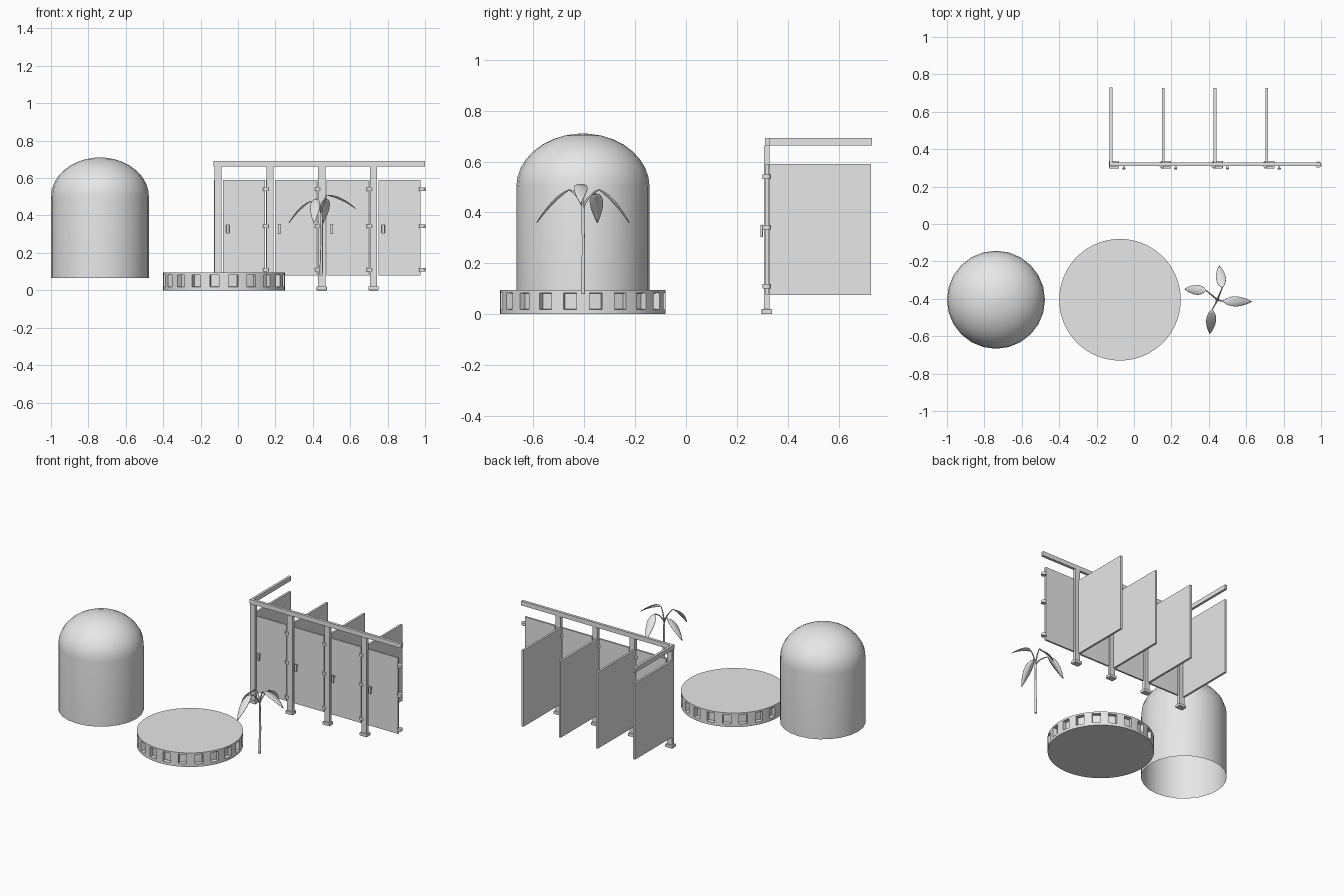
import bpy, bmesh, math
from mathutils import Vector

if "Cube" in bpy.data.objects:
    bpy.data.objects.remove(bpy.data.objects["Cube"], do_unlink=True)

# Single plain material
grey = bpy.data.materials.new("light grey")
grey.use_nodes = True
grey.diffuse_color = (0.8, 0.8, 0.8, 1)
grey.node_tree.nodes["Principled BSDF"].inputs["Base Color"].default_value = (0.8, 0.8, 0.8, 1)


def add_object(name, bm, smooth=False):
    mesh = bpy.data.meshes.new(name)
    bm.to_mesh(mesh)
    bm.free()
    obj = bpy.data.objects.new(name, mesh)
    bpy.context.collection.objects.link(obj)
    mesh.materials.append(grey)
    if smooth:
        bpy.ops.object.select_all(action='DESELECT')
        obj.select_set(True)
        bpy.context.view_layer.objects.active = obj
        bpy.ops.object.shade_smooth_by_angle(angle=math.radians(40))
    return obj


def box(name, low, high, bevel=0):
    bm = bmesh.new()
    bmesh.ops.create_cube(bm, size=1)
    low, high = Vector(low), Vector(high)
    for v in bm.verts:
        v.co = (low + high) / 2 + v.co * (high - low)
    if bevel:
        bmesh.ops.bevel(bm, geom=bm.edges[:], offset=bevel, segments=2,
                        affect='EDGES', profile=0.5)
    return add_object(name, bm)


def cylinder(name, centre, radius, height, sides=10):
    bm = bmesh.new()
    bmesh.ops.create_cone(bm, cap_ends=True, segments=sides, radius1=radius,
                          radius2=radius, depth=height)
    bmesh.ops.translate(bm, verts=bm.verts[:], vec=centre)
    return add_object(name, bm, True)


def tube(name, points, radii):
    curve = bpy.data.curves.new(name, 'CURVE')
    curve.dimensions = '3D'
    curve.bevel_depth = 1
    curve.bevel_resolution = 1
    curve.use_fill_caps = True
    spline = curve.splines.new('POLY')
    spline.points.add(len(points) - 1)
    for p, co, r in zip(spline.points, points, radii):
        p.co = (*co, 1)
        p.radius = r
    curve.materials.append(grey)
    obj = bpy.data.objects.new(name, curve)
    bpy.context.collection.objects.link(obj)


def lathe(profile, sides, centre):
    """Stack rings of (radius, height) and return the bmesh and its rings."""
    bm = bmesh.new()
    rings = []
    for r, z in profile:
        rings.append([bm.verts.new((centre[0] + r * math.cos(math.tau * i / sides),
                                    centre[1] + r * math.sin(math.tau * i / sides), z))
                      for i in range(sides)])
    bands = []
    for a, b in zip(rings, rings[1:]):
        bands.append([bm.faces.new((a[i], a[(i + 1) % sides], b[(i + 1) % sides], b[i]))
                      for i in range(sides)])
    return bm, rings, bands


# Domed shell, open underneath
radius, shoulder, rise = 0.262, 0.5, 0.21
profile = [(radius, 0.065)]
for i in range(9):
    a = math.radians(i * 10.5)
    profile.append((radius * math.cos(a), shoulder + rise * math.sin(a)))
bm, rings, bands = lathe(profile, 24, (-0.738, -0.405))
tip = bm.verts.new((-0.738, -0.405, shoulder + rise))
for i in range(24):
    bm.faces.new((rings[-1][i], rings[-1][(i + 1) % 24], tip))
add_object("domed_shell", bm, True)

# Round platform with a ring of recessed windows
bm, rings, bands = lathe([(0.325, 0), (0.325, 0.019), (0.325, 0.083), (0.325, 0.095)],
                         80, (-0.075, -0.405))
bm.faces.new(rings[-1])
bm.faces.new(rings[0][::-1])
windows = [f for i, f in enumerate(bands[1]) if i % 4 in (1, 2)]
bm.normal_update()
bmesh.ops.inset_region(bm, faces=windows, thickness=0.001, depth=-0.025,
                       use_even_offset=True)
add_object("round_platform", bm, True)

# Cubicle row: rails along the top
box("front_rail", (-0.13, 0.31, 0.662), (1.0, 0.328, 0.692))
box("side_rail", (-0.13, 0.328, 0.662), (-0.114, 0.73, 0.692))

# Cubicles: post, shoe, partition, door, handle and hinges
for n in range(4):
    x = -0.106 + 0.277 * n
    tag = "_%d" % (n + 1)
    box("post" + tag, (x - 0.019, 0.307, 0.01), (x + 0.019, 0.329, 0.662))
    box("post_shoe" + tag, (x - 0.027, 0.297, 0), (x + 0.027, 0.338, 0.02), 0.003)
    box("partition" + tag, (x - 0.022, 0.329, 0.075), (x - 0.008, 0.727, 0.59))
    box("door" + tag, (x + 0.026, 0.313, 0.078), (x + 0.25, 0.325, 0.59))
    box("handle" + tag, (x + 0.043, 0.292, 0.303), (x + 0.06, 0.302, 0.352), 0.004)
    box("handle_mount" + tag, (x + 0.047, 0.3, 0.335), (x + 0.056, 0.315, 0.345))
    hinge_x = x + (0.256 if n < 3 else 0.26)
    for level in (0.11, 0.342, 0.54):
        cylinder("hinge" + tag, (hinge_x, 0.317, level), 0.017, 0.018)
        if n == 3:
            box("hinge_plate" + tag, (hinge_x, 0.312, level - 0.009),
                (1.0, 0.322, level + 0.009))

# Plant: stem with four arching stalks and drooping leaves
root = Vector((0.444, -0.405, 0.08))
crown = Vector((0.446, -0.405, 0.42))
tube("plant_stem", [root, root.lerp(crown, 0.5) + Vector((0.003, 0.002, 0)), crown],
     [0.009, 0.007, 0.006])


def bezier(a, b, c, t):
    return a * (1 - t) ** 2 + b * 2 * t * (1 - t) + c * t * t


def leaf(name, base, end, width):
    base, end = Vector(base), Vector(end)
    # stalk from the crown to the leaf base
    bend = crown.lerp(base, 0.35) + Vector((0, 0, 0.03))
    steps = [bezier(crown, bend, base, i / 5) for i in range(6)]
    tube(name + "_stalk", steps, [0.005 - 0.0004 * i for i in range(6)])
    # blade folded gently along its midrib
    out = (end - base)
    side = Vector((-out.y, out.x, 0)).normalized()
    arch = base.lerp(end, 0.5) + Vector((0, 0, 0.02))
    bm = bmesh.new()
    rows = []
    for i in range(9):
        t = i / 8
        mid = bezier(base, arch, end, t)
        half = width / 2 * math.sin(math.pi * t ** 0.85) ** 0.8 if 0 < i < 8 else 0.001
        lift = Vector((0, 0, half * 0.35))
        rows.append([bm.verts.new(mid + side * half + lift), bm.verts.new(mid),
                     bm.verts.new(mid - side * half + lift)])
    for a, b in zip(rows, rows[1:]):
        for k in range(2):
            bm.faces.new((a[k], a[k + 1], b[k + 1], b[k]))
    obj = add_object(name, bm, True)
    solid = obj.modifiers.new("thickness", 'SOLIDIFY')
    solid.thickness = 0.003


leaf("leaf_right", (0.385, -0.355, 0.475), (0.27, -0.348, 0.36), 0.052)
leaf("leaf_left", (0.475, -0.413, 0.51), (0.63, -0.415, 0.438), 0.052)
leaf("leaf_back", (0.472, -0.34, 0.49), (0.455, -0.222, 0.36), 0.052)
leaf("leaf_front", (0.418, -0.46, 0.49), (0.405, -0.588, 0.36), 0.052)
